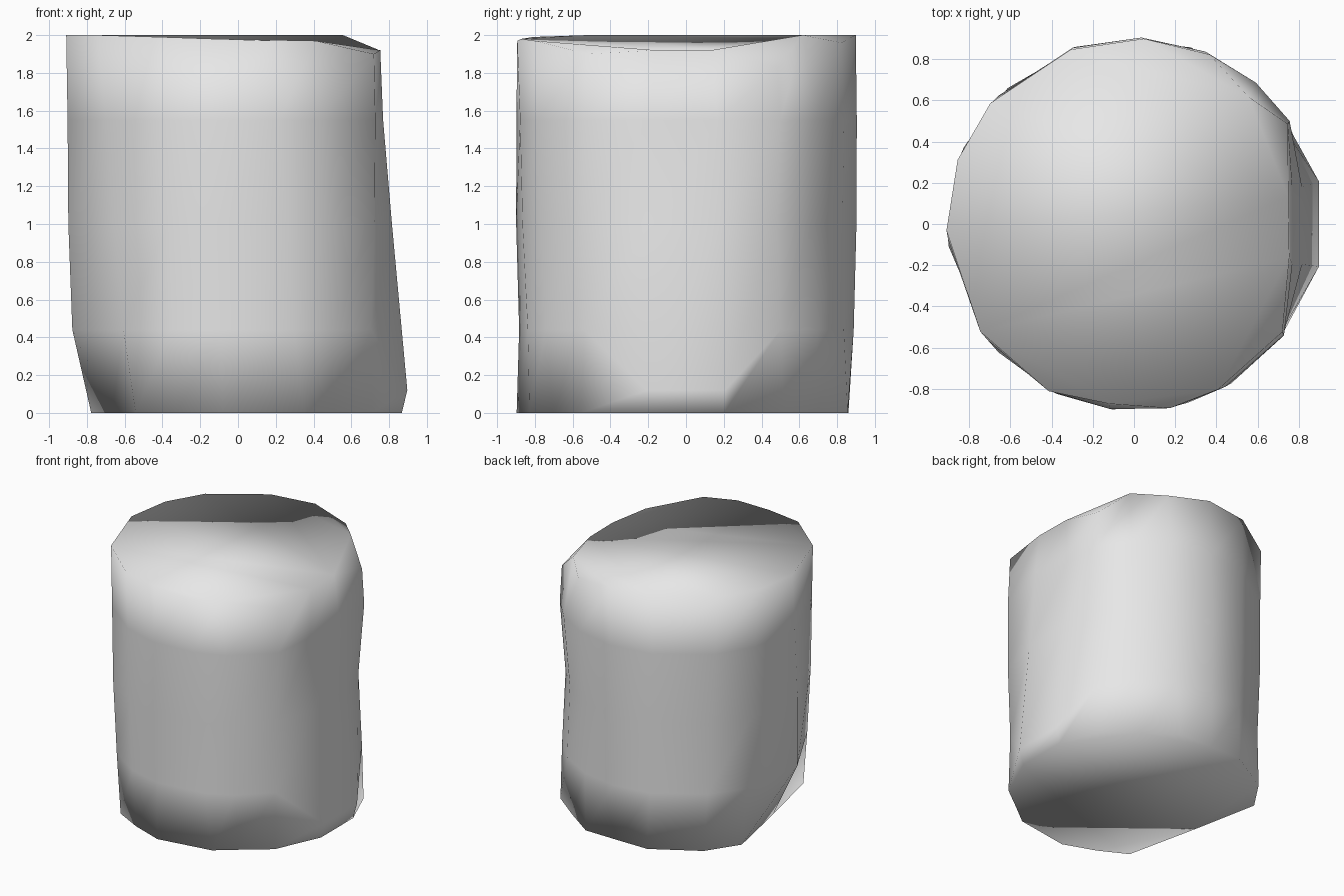
import bpy
import bmesh
from math import cos, sin, radians

cube = bpy.data.objects.get("Cube")
if cube:
    bpy.data.objects.remove(cube, do_unlink=True)

RADIUS = 0.905
HEIGHT = 2.0
# Columns around the wall: rim direction, rim radius, rim drop,
# then foot direction and foot radius (directions in degrees from +x)
COLUMNS = [
    (-12, 0.77, 0.08, -13, 0.89),
    (10, 0.76, 0.08, 13, 0.89),
    (33, 0.89, 0.17, 35, 0.9),
    (48, 0.83, 0, 53, 0.86),
    (66, 0.9, 0.04, 72, 0.9),
    (87, 0.9, 0, 90, 0.86),
    (110, 0.9, 0, 107, 0.9),
    (140, 0.91, 0, 133, 0.9),
    (160, 0.91, 0, 152, 0.88),
    (182, 0.91, 0, 192, 0.68),
    (215, 0.91, 0, 232, 0.88),
    (243, 0.91, 0.01, 248, 0.87),
    (262, 0.88, 0.02, 265, 0.9),
    (281, 0.91, 0.03, 293, 0.9),
    (297, 0.9, 0.03, 306, 0.87),
    (324, 0.89, 0.1, 322, 0.9),
]

grey = bpy.data.materials.new("plain grey")
grey.use_nodes = True
colour = (0.8, 0.8, 0.8, 1)
grey.diffuse_color = colour
grey.node_tree.nodes["Principled BSDF"].inputs["Base Color"].default_value = colour


def polar(degrees, radius, z):
    """Point at a direction and distance from the upright axis."""
    return radius * cos(radians(degrees)), radius * sin(radians(degrees)), z


def wall_point(column, z, blend, pinch):
    """Point on the wall, whose +x side leans inwards as it rises."""
    direction = column[0] * blend + column[3] * (1 - blend)
    waist = max(0, cos(radians(direction - 42))) ** 8
    x, y, z = polar(direction, RADIUS - pinch * waist, z)
    return min(x, 0.9 - z * 0.085), y, z


def low_point(column):
    """Point where the foot meets the wall, lowest on the +x side."""
    if abs(column[3]) < 20:
        return polar(column[3], 0.92, 0.12)
    return polar(column[0] * 0.3 + column[3] * 0.7, 0.888, 0.44)


# Worn cylinder: foot, wall rings and rim, closed at both ends
rings = [
    [polar(c[3], c[4], 0) for c in COLUMNS],
    [low_point(c) for c in COLUMNS],
    [wall_point(c, 1.0, 0.5, 0.045) for c in COLUMNS],
    [wall_point(c, 1.55, 0.75, 0) for c in COLUMNS],
    [polar(c[0], c[1], HEIGHT - c[2]) for c in COLUMNS],
]
bm = bmesh.new()
loops = [[bm.verts.new(point) for point in ring] for ring in rings]
count = len(COLUMNS)
for lower, upper in zip(loops, loops[1:]):
    for i in range(count):
        j = (i + 1) % count
        bm.faces.new((lower[i], lower[j], upper[j], upper[i]))
caps = [bm.faces.new(loops[0][::-1]), bm.faces.new(loops[-1])]
bmesh.ops.triangulate(bm, faces=caps)
bmesh.ops.recalc_face_normals(bm, faces=bm.faces[:])

# Smooth over the rims as well, so the whole body shades softly
for face in bm.faces:
    face.smooth = True
mesh = bpy.data.meshes.new("worn_cylinder")
bm.to_mesh(mesh)
bm.free()
mesh.materials.append(grey)
body = bpy.data.objects.new("worn_cylinder", mesh)
bpy.context.scene.collection.objects.link(body)
